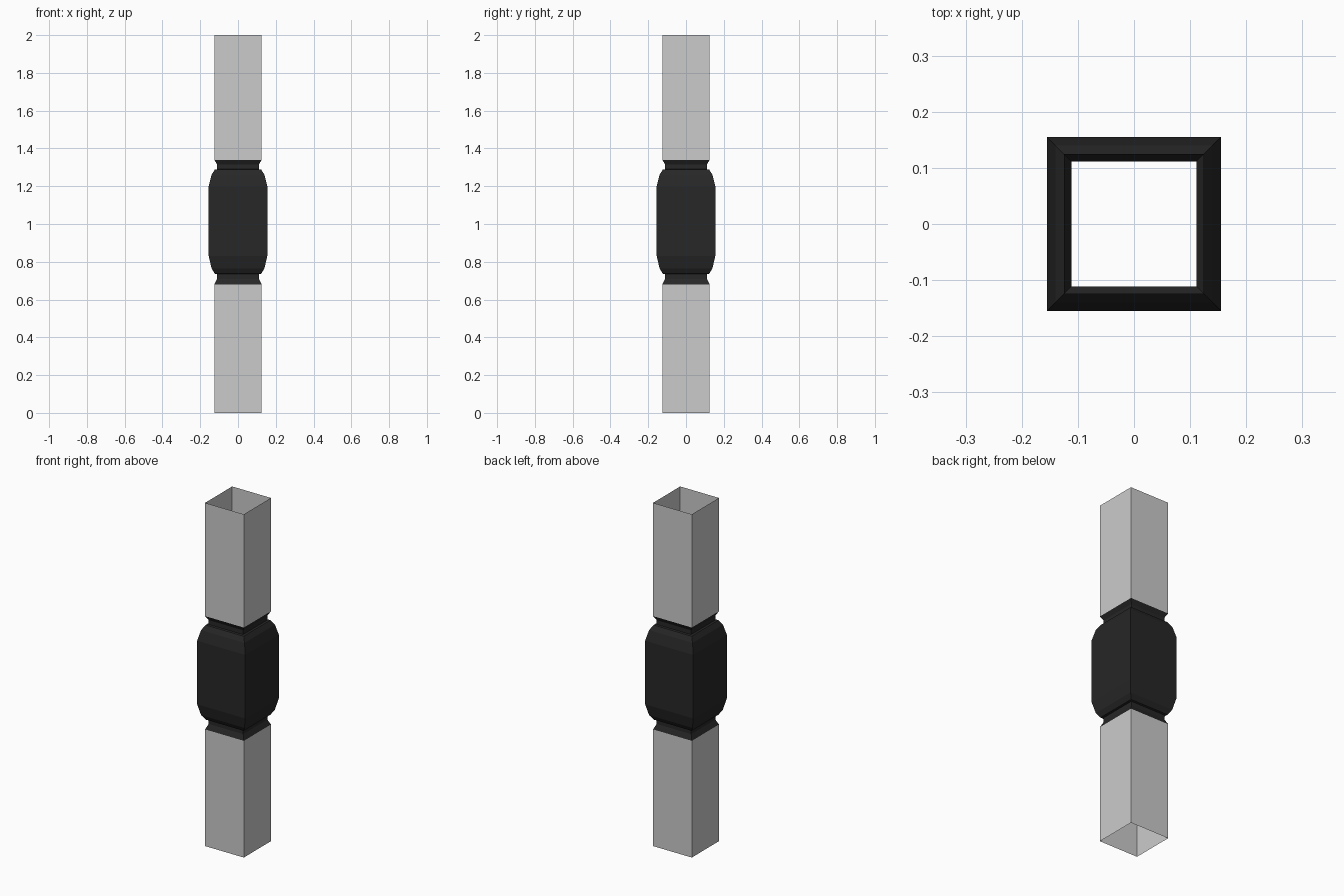
import bpy
import bmesh

cube = bpy.data.objects.get("Cube")
if cube:
    bpy.data.objects.remove(cube, do_unlink=True)


def make_material(name, value):
    mat = bpy.data.materials.new(name)
    mat.use_nodes = True
    colour = (value, value, value, 1)
    mat.diffuse_color = colour
    mat.node_tree.nodes["Principled BSDF"].inputs["Base Color"].default_value = colour
    return mat


def square_sweep(name, profile, mat):
    """Stack square rings of (half width, height) into an open shell."""
    bm = bmesh.new()
    rings = []
    for r, z in profile:
        corners = ((-r, -r), (r, -r), (r, r), (-r, r))
        rings.append([bm.verts.new((x, y, z)) for x, y in corners])
    for low, high in zip(rings, rings[1:]):
        for i in range(4):
            j = (i + 1) % 4
            bm.faces.new((low[i], low[j], high[j], high[i]))
    mesh = bpy.data.meshes.new(name)
    bm.to_mesh(mesh)
    bm.free()
    mesh.materials.append(mat)
    obj = bpy.data.objects.new(name, mesh)
    bpy.context.collection.objects.link(obj)
    return obj


grey = make_material("light grey", 0.6)
black = make_material("soft black", 0.02)

# Open-ended square tubes
TUBE = 0.125
LOW, HIGH = 0.68, 1.34
square_sweep("lower_tube", [(TUBE, 0), (TUBE, LOW)], grey)
square_sweep("upper_tube", [(TUBE, HIGH), (TUBE, 2)], grey)

# Swollen centre with a flared neck at each end
NECK = 0.111
square_sweep("centre_collar", [
    (TUBE, LOW), (NECK, 0.71), (NECK, 0.735), (0.123, 0.737),
    (0.14, 0.765), (0.155, 0.83), (0.155, 1.2), (0.14, 1.26),
    (0.123, 1.288), (NECK, 1.29), (NECK, 1.315), (TUBE, HIGH),
], black)
